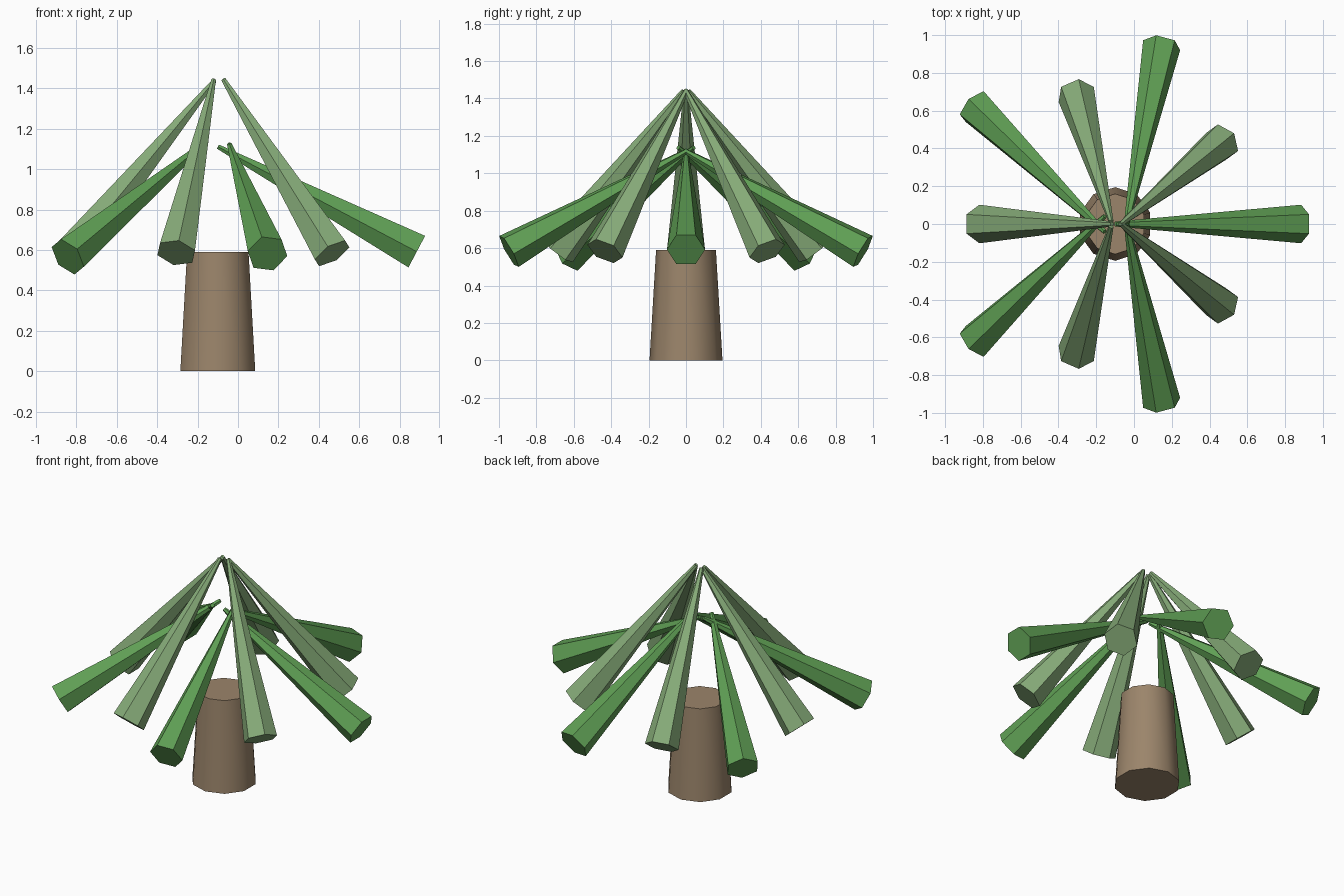
import bpy
from math import sin, cos, radians

if "Cube" in bpy.data.objects:
    bpy.data.objects.remove(bpy.data.objects["Cube"])

CX = -0.10  # trunk axis


def material(name, rgb):
    m = bpy.data.materials.new(name)
    m.diffuse_color = (*rgb, 1)
    m.use_nodes = True
    m.node_tree.nodes["Principled BSDF"].inputs["Base Color"].default_value = m.diffuse_color
    return m


def cone(name, sides, r1, r2, depth, loc, rot, mat):
    bpy.ops.mesh.primitive_cone_add(vertices=sides, radius1=r1, radius2=r2,
                                    depth=depth, location=loc, rotation=rot)
    ob = bpy.context.object
    ob.name = name
    ob.data.materials.append(mat)
    return ob


def frond_ring(name, start, tilt, reach, height, length, mat):
    # five tapered hexagonal fronds, thin tips meeting near the trunk axis
    for i in range(5):
        a = radians(start + 72 * i)
        cone(f"{name}_{i + 1}", 6, 0.102, 0.013, length,
             (CX + reach * cos(a), reach * sin(a), height),
             (tilt * sin(a), -tilt * cos(a), 0), mat)


bark = material("bark", (0.33, 0.235, 0.147))
dark_leaf = material("dark_leaf", (0.115, 0.347, 0.089))
light_leaf = material("light_leaf", (0.24, 0.41, 0.19))

# trunk
cone("trunk", 10, 0.195, 0.16, 0.59, (CX, 0, 0.295), (0, 0, 0), bark)
bpy.ops.object.shade_smooth_by_angle(angle=radians(45))

# lower and upper crown
frond_ring("lower_frond", 0, 1.085, 0.493, 0.852, 1.113, dark_leaf)
frond_ring("upper_frond", 36, 0.69, 0.367, 1.014, 1.104, light_leaf)
